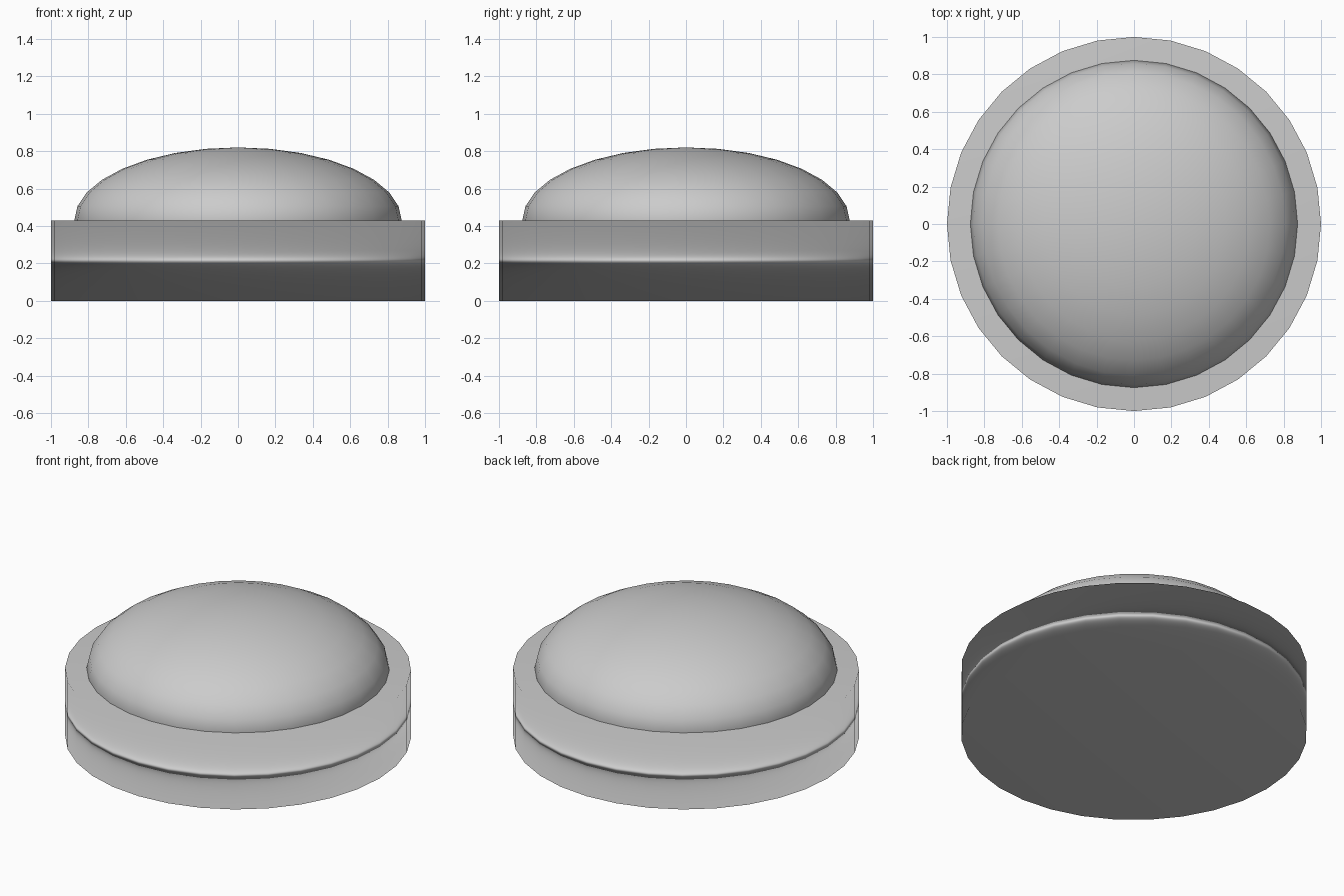
import bpy

if "Cube" in bpy.data.objects:
    bpy.data.objects.remove(bpy.data.objects["Cube"])

BASE_HEIGHT = 0.43
DOME_RADIUS = 0.875
DOME_RISE = 0.39


def finish(name):
    """Name the active part and shade it smooth."""
    obj = bpy.context.object
    obj.name = name
    bpy.ops.object.transform_apply(location=False, rotation=False, scale=True)
    bpy.ops.object.shade_smooth()
    return obj


# Round base disc, softly shaded across its rim with flat-looking caps
bpy.ops.mesh.primitive_cylinder_add(
    vertices=32, radius=1.0, depth=BASE_HEIGHT, location=(0, 0, BASE_HEIGHT / 2))
base = finish("base")
base.modifiers.new("area_normals", 'WEIGHTED_NORMAL').mode = 'FACE_AREA'

# Flattened dome, half sunk into the base
bpy.ops.mesh.primitive_uv_sphere_add(
    segments=32, ring_count=16, radius=1.0, location=(0, 0, BASE_HEIGHT))
bpy.context.object.scale = (DOME_RADIUS, DOME_RADIUS, DOME_RISE)
finish("dome")
